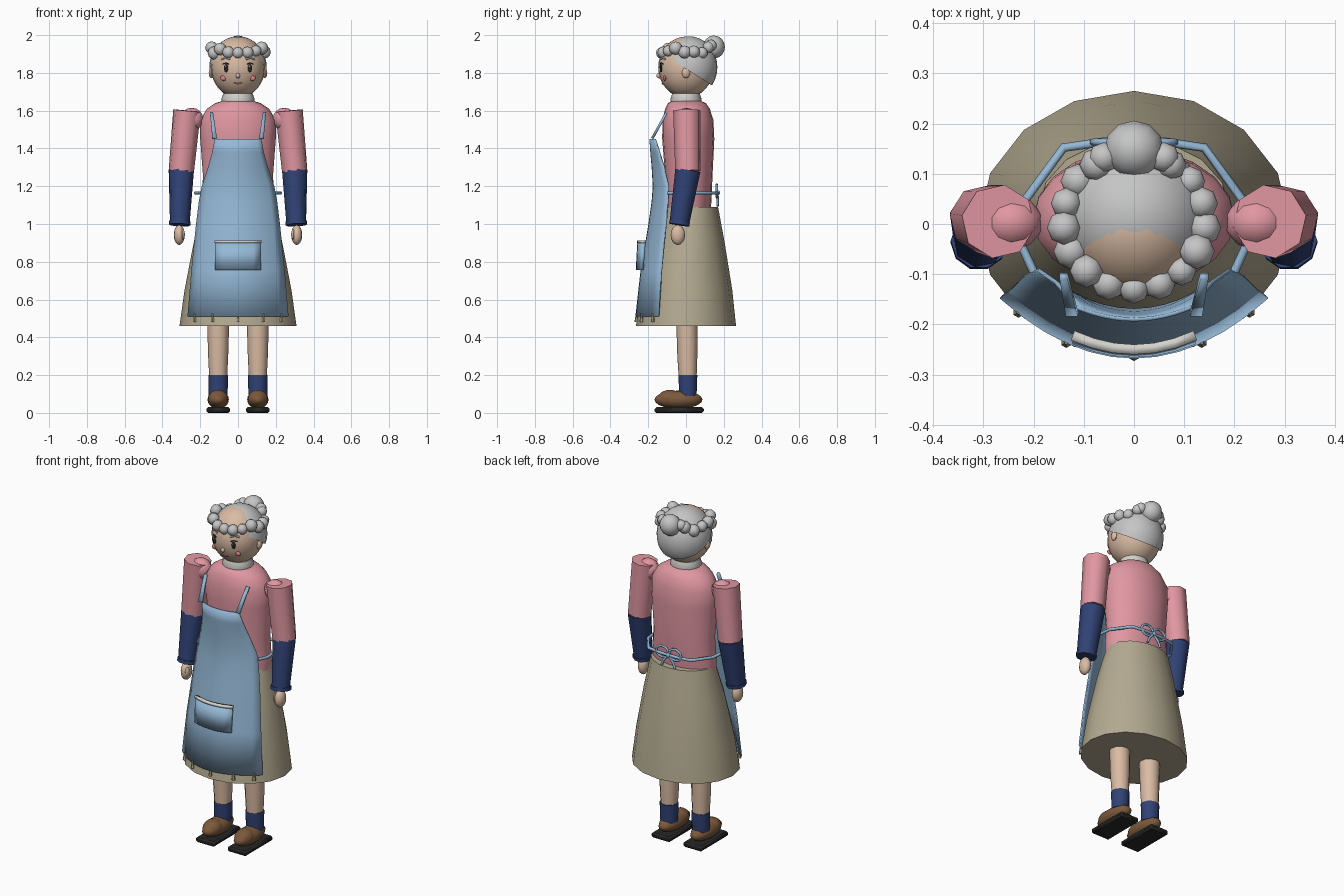
import bpy, bmesh, math, random
from mathutils import Vector, Matrix

random.seed(4)
if "Cube" in bpy.data.objects:
    bpy.data.objects.remove(bpy.data.objects["Cube"])


def material(name, *rgb):
    m = bpy.data.materials.new(name)
    m.use_nodes = True
    m.diffuse_color = (*rgb, 1)
    m.node_tree.nodes["Principled BSDF"].inputs["Base Color"].default_value = (*rgb, 1)
    return m


SKIN = material("skin", .70, .50, .37)
PINK = material("pink cloth", .75, .31, .36)
BLUE = material("apron blue", .30, .48, .67)
NAVY = material("navy cloth", .03, .055, .18)
KHAKI = material("khaki cloth", .45, .40, .28)
GREY = material("grey hair", .56, .56, .56)
BROWN = material("brown leather", .20, .10, .045)
BLACK = material("black", .02, .02, .02)
CREAM = material("cream trim", .65, .64, .60)
ROSE = material("rose", .72, .20, .22)


def finish(name, bm, mat, angle=50):
    bmesh.ops.recalc_face_normals(bm, faces=bm.faces)
    mesh = bpy.data.meshes.new(name)
    bm.to_mesh(mesh)
    bm.free()
    ob = bpy.data.objects.new(name, mesh)
    bpy.context.collection.objects.link(ob)
    mesh.materials.append(mat)
    activate(ob)
    bpy.ops.object.shade_smooth_by_angle(angle=math.radians(angle))
    return ob


def activate(ob):
    bpy.ops.object.select_all(action='DESELECT')
    ob.select_set(True)
    bpy.context.view_layer.objects.active = ob


def loft(name, rings, mat, sides=16):
    """Closed skin through elliptical rings of (x, y, z, rx, ry)."""
    bm = bmesh.new()
    loops = []
    for x, y, z, rx, ry in rings:
        turn = [math.tau * i / sides for i in range(sides)]
        loops.append([bm.verts.new((x + rx * math.cos(a), y + ry * math.sin(a), z)) for a in turn])
    for lo, hi in zip(loops, loops[1:]):
        for i in range(sides):
            j = (i + 1) % sides
            bm.faces.new((lo[i], lo[j], hi[j], hi[i]))
    bm.faces.new(loops[0])
    bm.faces.new(loops[-1])
    return finish(name, bm, mat)


def ball(name, centre, radii, mat, u=12, v=8, cut=None):
    bm = bmesh.new()
    place = Matrix.Translation(centre) @ Matrix.Diagonal((*radii, 1))
    bmesh.ops.create_uvsphere(bm, u_segments=u, v_segments=v, radius=1, matrix=place)
    if cut:
        geom = bm.verts[:] + bm.edges[:] + bm.faces[:]
        bmesh.ops.bisect_plane(bm, geom=geom, plane_co=cut[0], plane_no=cut[1], clear_inner=True)
    return finish(name, bm, mat)


def limb(name, a, b, ra, rb, mat, sides=8):
    a, b = Vector(a), Vector(b)
    bm = bmesh.new()
    turn = (b - a).to_track_quat('Z', 'Y').to_matrix().to_4x4()
    bmesh.ops.create_cone(bm, cap_ends=True, segments=sides, radius1=ra, radius2=rb,
                          depth=(b - a).length, matrix=Matrix.Translation((a + b) / 2) @ turn)
    return finish(name, bm, mat)


def tube(name, points, radius, mat, cyclic=False):
    curve = bpy.data.curves.new(name, 'CURVE')
    curve.dimensions = '3D'
    curve.bevel_depth = radius
    curve.bevel_resolution = 1
    curve.use_fill_caps = True
    line = curve.splines.new('POLY')
    line.points.add(len(points) - 1)
    for p, co in zip(line.points, points):
        p.co = (*co, 1)
    line.use_cyclic_u = cyclic
    curve.materials.append(mat)
    ob = bpy.data.objects.new(name, curve)
    bpy.context.collection.objects.link(ob)
    activate(ob)
    bpy.ops.object.convert(target='MESH')


def sheet(name, rows, mat, thick, columns=12):
    """Curved cloth from rows of (z, half width, centre y, edge y)."""
    bm = bmesh.new()
    grid = []
    for z, w, yc, ye in rows:
        ts = [2 * i / columns - 1 for i in range(columns + 1)]
        grid.append([bm.verts.new((w * t, yc + (ye - yc) * t * t, z)) for t in ts])
    for lo, hi in zip(grid, grid[1:]):
        for i in range(columns):
            bm.faces.new((lo[i], lo[i + 1], hi[i + 1], hi[i]))
    ob = finish(name, bm, mat)
    solid = ob.modifiers.new("thickness", 'SOLIDIFY')
    solid.thickness = thick
    solid.offset = 0


# Clothes
loft("skirt", [(0, 0, .46, .31, .265), (0, .005, .65, .283, .24), (0, .015, .9, .235, .19),
               (0, .028, 1.09, .19, .142)], KHAKI)
loft("blouse", [(0, .01, 1.0, .19, .11), (0, .015, 1.12, .197, .12), (0, .015, 1.25, .185, .125),
                (0, .012, 1.45, .2, .138), (0, .01, 1.55, .2, .135), (0, .008, 1.61, .165, .118),
                (0, .005, 1.64, .12, .1), (0, 0, 1.655, .07, .07)], PINK, 20)
loft("collar", [(0, 0, 1.645, .085, .08), (0, 0, 1.66, .088, .083), (0, 0, 1.69, .078, .073)], CREAM)
sheet("apron", [(.51, .265, -.264, -.145), (.75, .245, -.237, -.13), (1.0, .22, -.195, -.105),
                (1.12, .205, -.178, -.095), (1.2, .19, -.172, -.092), (1.3, .157, -.178, -.115),
                (1.38, .135, -.185, -.14), (1.45, .122, -.19, -.163)], BLUE, .008)
sheet("pocket", [(.757, .12, -.258, -.232), (.9, .12, -.25, -.222)], BLUE, .016, 6)
sheet("pocket_trim", [(.9, .122, -.25, -.222), (.913, .122, -.25, -.222)], CREAM, .02, 6)
for x in (-.23, -.135, 0, .135, .23):
    y = -.262 * math.sqrt(1 - (x / .31) ** 2)
    limb("hem_pleat", (x, y, .48), (x, y, .525), .011, .004, KHAKI, 6)

# Apron ties and bow
half = [(.2, -.095), (.225, -.04), (.215, .05), (.14, .152), (.05, .165)]
path = half + [(-x, y) for x, y in reversed(half)]
tube("waist_tie", [(x, y, 1.165) for x, y in path], .009, BLUE)
ball("bow_knot", (0, .168, 1.165), (.014, .012, .014), BLUE, 8, 6)

for s in (-1, 1):
    side = "left" if s > 0 else "right"
    ring = [math.tau * i / 12 for i in range(12)]
    tube(side + "_bow_loop", [(s * (.042 + .04 * math.cos(a)), .163, 1.175 + .033 * math.sin(a))
                              for a in ring], .007, BLUE, True)
    tube(side + "_bow_tail", [(0, .165, 1.165), (s * .03, .168, 1.13), (s * .045, .168, 1.095)],
         .007, BLUE)
    # Shoulder strap as a flat ribbon
    bm = bmesh.new()
    ends = [(.112, -.172, 1.45), (.136, -.172, 1.45), (.148, -.098, 1.585), (.132, -.098, 1.585)]
    bm.faces.new([bm.verts.new((s * x, y, z)) for x, y, z in ends])
    strap = finish(side + "_strap", bm, BLUE)
    strap.modifiers.new("thickness", 'SOLIDIFY').thickness = .014

    # Arms
    limb(side + "_upper_sleeve", (s * .27, .005, 1.6), (s * .3, .01, 1.28), .074, .068, PINK)
    ball(side + "_shoulder", (s * .245, .003, 1.555), (.065, .055, .06), PINK, 10, 8)
    limb(side + "_forearm_sleeve", (s * .3, .01, 1.285), (s * .308, -.035, 1.005), .068, .053, NAVY)
    limb(side + "_cuff", (s * .308, -.033, 1.015), (s * .309, -.036, .995), .057, .057, NAVY, 10)
    ball(side + "_hand", (s * .311, -.043, .942), (.029, .038, .053), SKIN)
    ball(side + "_thumb", (s * .293, -.062, .945), (.012, .016, .028), SKIN, 8, 6)

    # Legs and shoes
    loft(side + "_leg", [(s * .105, .01, .12, .044, .044), (s * .105, .007, .3, .053, .053),
                         (s * .105, .005, .5, .059, .057)], SKIN, 12)
    loft(side + "_sock", [(s * .105, .01, .09, .05, .046), (s * .105, .01, .2, .052, .05)], NAVY, 12)
    ball(side + "_shoe", (s * .105, -.04, .07), (.058, .127, .048), BROWN, 14, 10)
    ball(side + "_shoe_toe", (s * .105, -.085, .075), (.054, .065, .047), BROWN, 14, 10)
    bm = bmesh.new()
    bmesh.ops.create_cube(bm, size=1, matrix=Matrix.Translation((s * .105, -.036, .015))
                          @ Matrix.Diagonal((.125, .26, .03, 1)))
    sole = finish(side + "_sole", bm, BLACK, 30)
    sole.modifiers.new("bevel", 'BEVEL').width = .009

# Head
HEAD, RADII = Vector((0, 0, 1.83)), (.143, .147, .162)
limb("neck", (0, 0, 1.64), (0, 0, 1.72), .06, .06, SKIN, 12)
ball("head", HEAD, RADII, SKIN, 24, 16)


def on_face(x, z):
    """Front surface point of the head."""
    depth = 1 - (x / RADII[0]) ** 2 - ((z - HEAD.z) / RADII[2]) ** 2
    return Vector((x, -RADII[1] * math.sqrt(depth), z))


ball("nose", on_face(0, 1.785), (.012, .016, .014), SKIN, 10, 8)
tube("mouth", [on_face(x, 1.742 + abs(x) * .25) for x in (-.022, -.01, 0, .01, .022)], .004, ROSE)
for s in (-1, 1):
    side = "left" if s > 0 else "right"
    ball(side + "_eye", on_face(s * .063, 1.825), (.012, .007, .022), BLACK, 10, 8)
    ball(side + "_eye_glint", on_face(s * .063 - .003, 1.834) + Vector((0, -.006, 0)),
         (.004, .003, .005), CREAM, 6, 4)
    tube(side + "_lash", [on_face(s * x, z) for x, z in ((.048, 1.846), (.063, 1.853), (.08, 1.847))],
         .003, BLACK)
    tube(side + "_brow", [on_face(s * x, z) for x, z in ((.042, 1.872), (.065, 1.88), (.088, 1.872))],
         .005, GREY)
    ball(side + "_cheek", on_face(s * .077, 1.772), (.018, .008, .014), ROSE, 12, 8)
    ball(side + "_ear", (s * .142, .0, 1.8), (.013, .022, .028), SKIN, 8, 6)

# Hair: tilted cap, ring of curls and bun
ball("hair_cap", (0, .015, 1.83), (.152, .151, .164), GREY, 24, 16,
     cut=((0, 0, 1.822), (0, .64, 1)))
for i in range(17):
    a = math.tau * i / 17 - math.pi / 2
    if math.sin(a) > .97:
        continue
    r = random.uniform(.029, .036)
    z = 1.92 + random.uniform(-.018, .018)
    ball("curl", (.14 * math.cos(a), .005 + .133 * math.sin(a), z), (r, r, r), GREY, 8, 6)
ball("bun", (0, .148, 1.937), (.06, .058, .061), GREY, 12, 8)
for s in (-1, 1):
    ball("bun_curl", (s * .06, .132, 1.945), (.031, .031, .031), GREY, 8, 6)
